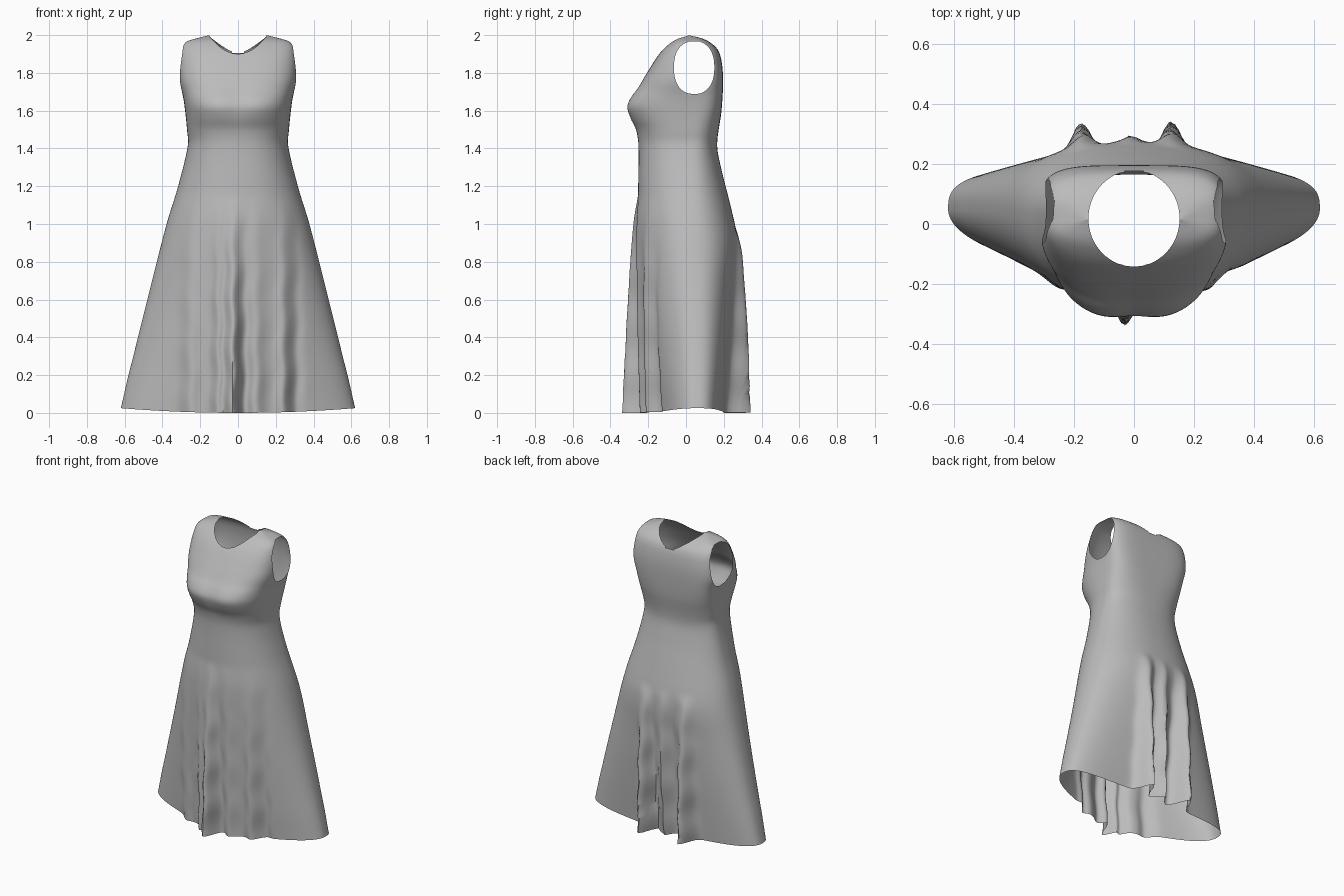
import bpy, bmesh, math
from mathutils import Vector
from mathutils.bvhtree import BVHTree

cube = bpy.data.objects.get("Cube")
if cube:
    bpy.data.objects.remove(cube, do_unlink=True)

# Silhouette curves, as (height, value) pairs
HALF_WIDTH = [(0, .62), (.2, .578), (.6, .48), (1, .378), (1.2, .317), (1.42, .265), (1.5, .27),
              (1.6, .28), (1.68, .292), (1.76, .311), (1.84, .313), (1.92, .303),
              (1.95, .29), (1.97, .262), (1.985, .21), (2, .15)]
FRONT = [(0, -.155), (.2, -.178), (.6, -.22), (1, -.255), (1.2, -.253), (1.42, -.252),
         (1.5, -.266), (1.56, -.298), (1.62, -.318), (1.67, -.298), (1.72, -.258),
         (1.8, -.207), (1.9, -.142), (1.95, -.095), (1.98, -.05), (2, .015)]
BACK = [(0, .2), (.4, .235), (.7, .258), (.85, .272), (.95, .268), (1.1, .235), (1.3, .185),
        (1.42, .165), (1.6, .188), (1.75, .196), (1.85, .19), (1.92, .17), (1.96, .13),
        (1.985, .08), (2, .015)]
MIDDLE = [(0, .05), (.6, .045), (1.2, .03), (2, .015)]
FRONT_SQUARENESS = [(0, 2), (.9, 2.1), (1.3, 2.3), (1.6, 2.6), (1.8, 2.8), (2, 2.8)]
BACK_SQUARENESS = [(0, 3), (.9, 2.3), (1.3, 2.3), (1.5, 2.8), (1.7, 4.2), (2, 4)]

# Skirt pleats, as (x, depth, width)
FRONT_PLEATS = [(0, .085, .24), (-.03, .10, .036), (-.105, .045, .025), (.04, -.03, .03),
                (.1, .02, .035), (.24, .04, .035), (-.25, .035, .045), (.31, -.02, .03)]
BACK_PLEATS = [(0, .025, .2), (.125, .125, .042), (-.175, .125, .042), (-.01, .065, .03),
               (.065, -.025, .025), (-.09, -.025, .03)]

# Holes, as centre, radii and squareness
NECK = ((0, .018), (.152, .16), 2)
ARM = ((.043, 1.828), (.107, .14), 2.3)


def curve(points, z):
    """Smooth curve through the points."""
    def slope(i):
        a, b = points[max(i - 1, 0)], points[min(i + 1, len(points) - 1)]
        return (b[1] - a[1]) / (b[0] - a[0])
    for i in range(len(points) - 1):
        (z0, v0), (z1, v1) = points[i], points[i + 1]
        if z <= z1 or i == len(points) - 2:
            h = z1 - z0
            t = min(max((z - z0) / h, 0), 1)
            return (v0 * (1 + 2 * t) * (1 - t) ** 2 + v1 * t * t * (3 - 2 * t)
                    + h * slope(i) * t * (1 - t) ** 2 - h * slope(i + 1) * t * t * (1 - t))


def pleat(pleats, x):
    return sum(d * math.exp(-((x - c) / s) ** 2) for c, d, s in pleats)


def ring_point(angle, z):
    c, s = math.cos(angle), math.sin(angle)
    mid = curve(MIDDLE, z)
    p = curve(FRONT_SQUARENESS if s < 0 else BACK_SQUARENESS, z)
    x = curve(HALF_WIDTH, z) * math.copysign(abs(c) ** (2 / p), c)
    bulge = abs(s) ** (2 / p)
    wobble = x + .005 * math.sin(23 * z)
    if s < 0:
        y = mid + (curve(FRONT, z) - mid) * bulge
        y -= pleat(FRONT_PLEATS, wobble) * max(0, 1.15 - z) / 1.15
        y += .012 * math.exp(-(x / .07) ** 2 - ((z - 1.64) / .09) ** 2)
    else:
        y = mid + (curve(BACK, z) - mid) * bulge
        y += pleat(BACK_PLEATS, wobble) * (max(0, .97 - z) / .97) ** .75
    # Hem lifts a little at the sides
    lift = max(0, 1 - z / .3) * .025 * min(1, abs(x) / .62) ** 2
    return Vector((x, y, z + lift))


def hole_value(hole, a, b):
    (ca, cb), (ra, rb), n = hole
    return (abs((a - ca) / ra) ** n + abs((b - cb) / rb) ** n) ** (1 / n)


def snap(hole, a, b):
    k = hole_value(hole, a, b)
    (ca, cb) = hole[0]
    return ca + (a - ca) / k, cb + (b - cb) / k


# Dress shell lofted from hem to shoulder line
N, ROWS = 320, 110
bm = bmesh.new()
rings = []
for r in range(ROWS + 1):
    z = 2 * math.sin(math.pi / 2 * r / ROWS)
    rings.append([bm.verts.new(ring_point(2 * math.pi * (i + .5) / N, z)) for i in range(N)])
for low, high in zip(rings, rings[1:]):
    for i in range(N):
        j = (i + 1) % N
        bm.faces.new((low[i], low[j], high[j], high[i]))
bmesh.ops.remove_doubles(bm, verts=bm.verts[:], dist=.0004)
surface = BVHTree.FromBMesh(bm)


# Neck opening and armholes
def in_neck(v):
    return v.z > 1.7 and hole_value(NECK, v.x, v.y) < 1


def in_arm(v):
    return abs(v.x) > .2 and hole_value(ARM, v.y, v.z) < 1


gone = [f for f in bm.faces if in_neck(f.calc_center_median()) or in_arm(f.calc_center_median())]
bmesh.ops.delete(bm, geom=gone, context='FACES')
for v in bm.verts:
    if v.is_boundary and v.co.z > 1.5:
        for _ in range(3):
            if abs(v.co.x) > .21:
                v.co.y, v.co.z = snap(ARM, v.co.y, v.co.z)
            elif hole_value(NECK, v.co.x, v.co.y) < 1.3:
                v.co.x, v.co.y = snap(NECK, v.co.x, v.co.y)
            v.co = surface.find_nearest(v.co)[0]
bmesh.ops.dissolve_degenerate(bm, dist=.0003, edges=bm.edges[:])

mesh = bpy.data.meshes.new("dress")
bm.to_mesh(mesh)
bm.free()
dress = bpy.data.objects.new("dress", mesh)
bpy.context.collection.objects.link(dress)

# Grey cloth
cloth = bpy.data.materials.new("grey_cloth")
cloth.use_nodes = True
colour = (.5, .5, .5, 1)
cloth.diffuse_color = colour
cloth.node_tree.nodes["Principled BSDF"].inputs["Base Color"].default_value = colour
mesh.materials.append(cloth)

bpy.context.view_layer.objects.active = dress
dress.select_set(True)
bpy.ops.object.shade_smooth_by_angle(angle=math.radians(60))
